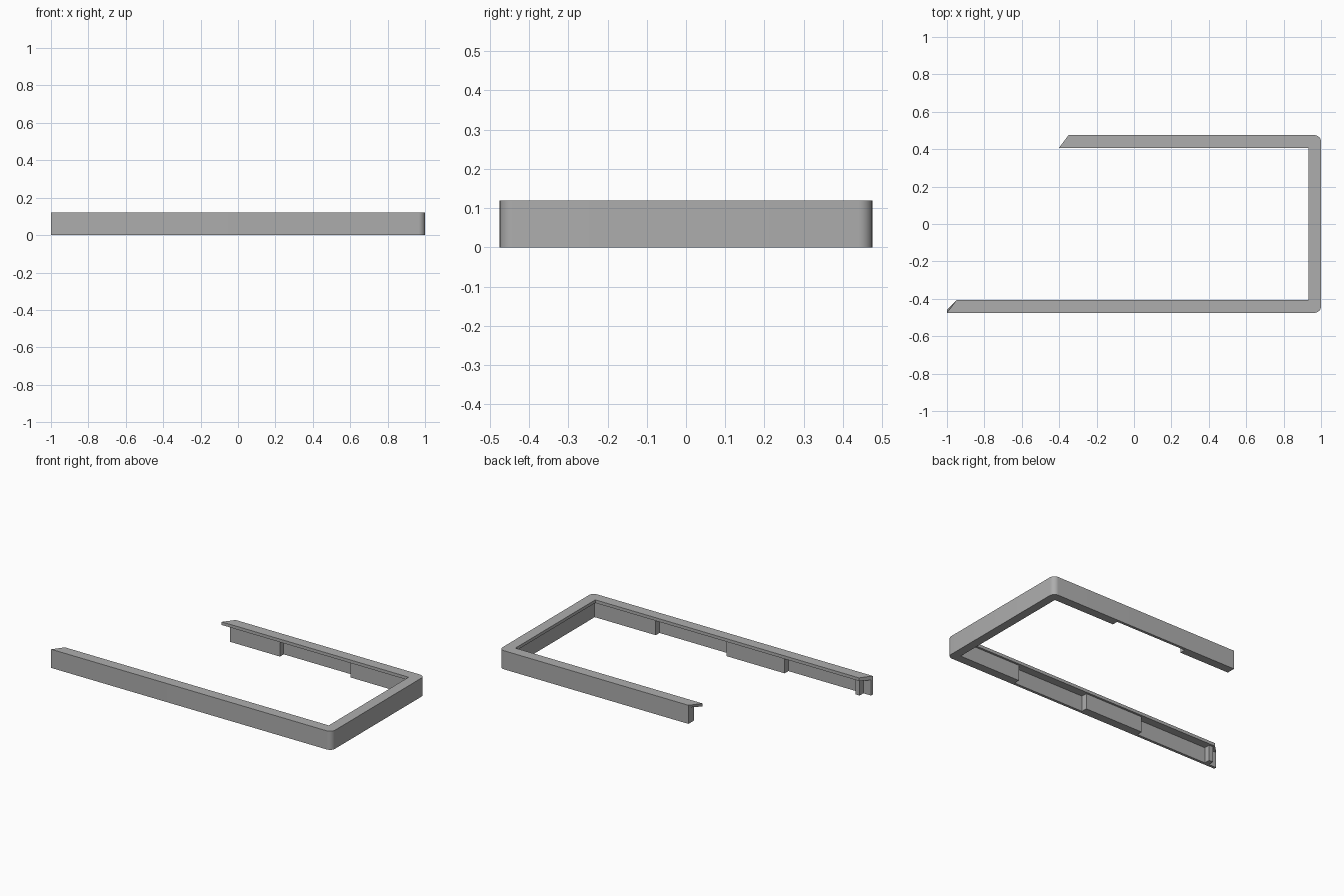
import bpy, bmesh, math

cube = bpy.data.objects.get("Cube")
if cube:
    bpy.data.objects.remove(cube, do_unlink=True)

HALF = 0.475      # half depth of the frame
HEIGHT = 0.12
LIP_Z = 0.1       # underside of the top lip
WALL = 0.017      # outer wall thickness
LIP = 0.068       # full width of the top lip
PAD = 0.055       # inner face of the backing blocks
RADIUS = 0.035    # outer corner radius
FRONT_END, BACK_END = -1.0, -0.35

grey = bpy.data.materials.new("plain_grey")
grey.use_nodes = True
colour = (0.42, 0.42, 0.42, 1)
grey.diffuse_color = colour
grey.node_tree.nodes["Principled BSDF"].inputs["Base Color"].default_value = colour


def finish(name, bm):
    bmesh.ops.remove_doubles(bm, verts=bm.verts, dist=1e-5)
    bmesh.ops.recalc_face_normals(bm, faces=bm.faces)
    mesh = bpy.data.meshes.new(name)
    bm.to_mesh(mesh)
    bm.free()
    mesh.materials.append(grey)
    obj = bpy.data.objects.new(name, mesh)
    bpy.context.collection.objects.link(obj)
    return obj


def prism(name, outline, z0, z1):
    bm = bmesh.new()
    face = bm.faces.new([bm.verts.new((x, y, z0)) for x, y in outline])
    top = bmesh.ops.extrude_face_region(bm, geom=[face])["geom"]
    moved = [v for v in top if isinstance(v, bmesh.types.BMVert)]
    bmesh.ops.translate(bm, verts=moved, vec=(0, 0, z1 - z0))
    if not any(len(f.verts) == len(outline) and f.calc_center_median().z < z0 + 1e-4
               for f in bm.faces):
        bm.faces.new([v for v in bm.verts if v not in moved])
    return finish(name, bm)


def end_point(x, side):
    # Mitred lip at the open ends, square wall
    return lambda d: (x - side * max(0, d - WALL), side * (HALF - d))


def corner_point(angle, side):
    # Rounded outside, sharp inside
    def point(d):
        r = max(RADIUS - d, 0)
        c = max(RADIUS, d)
        return (1 - c + r * math.cos(angle), side * (HALF - c) + r * math.sin(angle))
    return point


# Angle-section rim: wall and top lip swept around three sides
STEPS = 8
quarter = [math.pi / 2 * i / STEPS for i in range(STEPS + 1)]
stations = [end_point(FRONT_END, -1)]
stations += [corner_point(a - math.pi / 2, -1) for a in quarter]
stations += [corner_point(a, 1) for a in quarter]
stations += [end_point(BACK_END, 1)]
section = [(0, 0), (0, HEIGHT), (LIP, HEIGHT), (LIP, LIP_Z), (WALL, LIP_Z), (WALL, 0)]

bm = bmesh.new()
rings = [[bm.verts.new((*place(d), z)) for d, z in section] for place in stations]
for a, b in zip(rings, rings[1:]):
    for i in range(len(section)):
        j = (i + 1) % len(section)
        bm.faces.new((a[i], a[j], b[j], b[i]))
bm.faces.new(rings[0])
bm.faces.new(rings[-1])
rim = finish("edge_rim", bm)
bpy.context.view_layer.objects.active = rim
rim.select_set(True)
bpy.ops.object.shade_smooth_by_angle(angle=math.radians(30))
rim.select_set(False)

# Continuous backing block wrapping the closed end
start = 0.51
outer, inner = HALF - WALL, HALF - PAD
prism("end_backing", [(start, -outer), (1 - WALL, -outer), (1 - WALL, outer), (start, outer),
                      (start, inner), (1 - PAD, inner), (1 - PAD, -inner), (start, -inner)],
      0, LIP_Z)

# Separate backing blocks along the two rails
for name, x0, x1, side in (("front_backing", -0.41, 0.005, -1),
                           ("front_end_backing", -0.945, -0.915, -1),
                           ("back_backing", BACK_END, 0.005, 1)):
    prism(name, [(x0, side * outer), (x1, side * outer),
                 (x1, side * inner), (x0, side * inner)], 0, LIP_Z)
